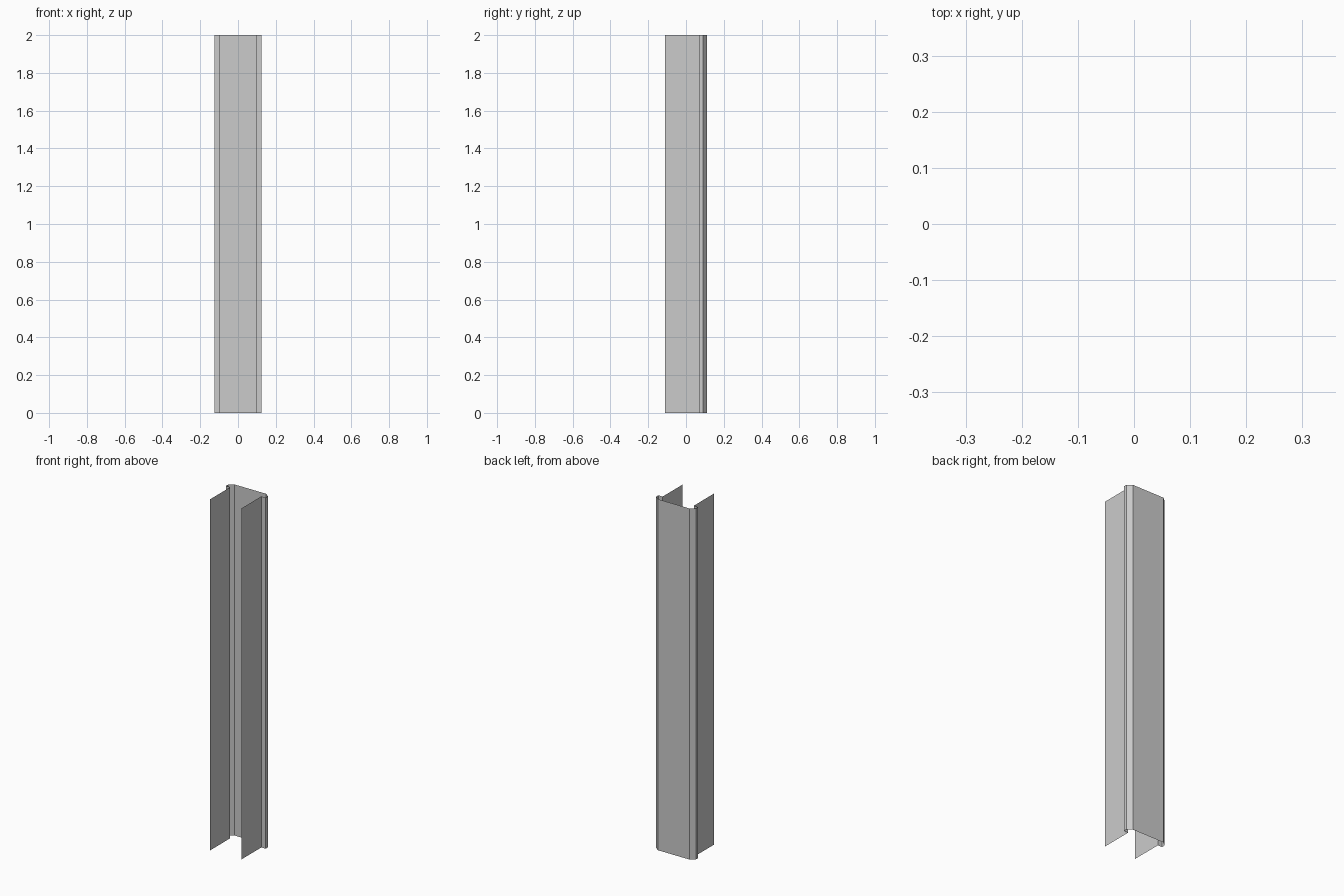
import bpy

if "Cube" in bpy.data.objects:
    bpy.data.objects.remove(bpy.data.objects["Cube"])

HEIGHT = 2.0

# Right half of the open sheet cross-section, from flange tip to back web
half = [(0.098, -0.11), (0.098, 0.07), (0.125, 0.07), (0.125, 0.09), (0.10, 0.11)]
profile = half + [(-x, y) for x, y in reversed(half)]

# Extrude the profile upwards as a thin, open sheet
n = len(profile)
verts = [(x, y, z) for z in (0.0, HEIGHT) for x, y in profile]
faces = [(i, i + 1, n + i + 1, n + i) for i in range(n - 1)]

mesh = bpy.data.meshes.new("channel_post")
mesh.from_pydata(verts, [], faces)
mesh.update()
post = bpy.data.objects.new("channel_post", mesh)
bpy.context.collection.objects.link(post)
